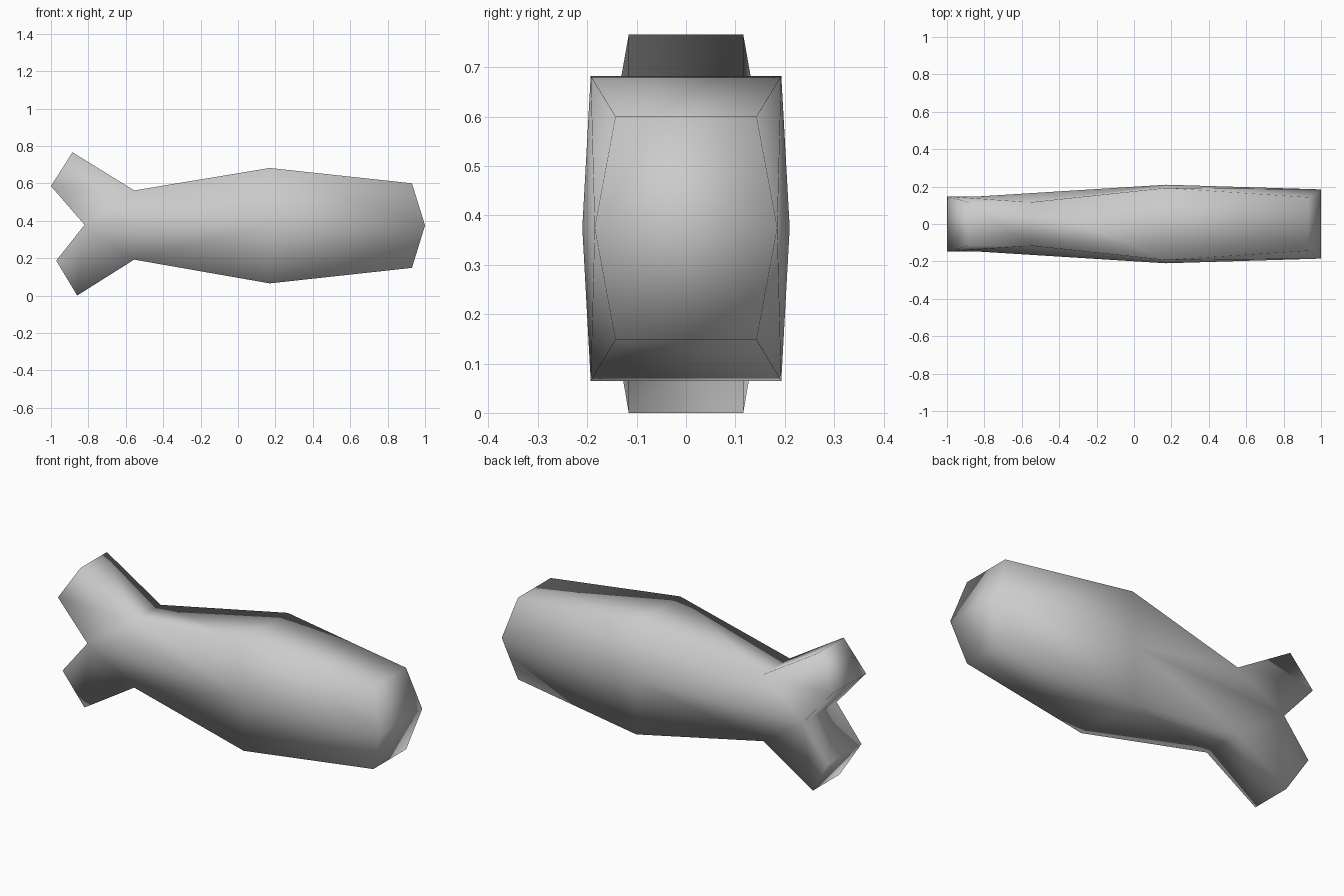
import bpy, bmesh

if "Cube" in bpy.data.objects:
    bpy.data.objects.remove(bpy.data.objects["Cube"])

# Side outline going round from the blunt end: (x, z, half thickness in y)
outline = [
    (1.0, 0.375, 0.185),    # 0 blunt end, middle
    (0.93, 0.60, 0.143),    # 1 blunt end, top
    (0.17, 0.682, 0.193),   # 2 widest point, top
    (-0.555, 0.562, 0.116), # 3 narrow waist, top
    (-0.885, 0.766, 0.116), # 4 upper prong, outer corner
    (-1.0, 0.585, 0.148),   # 5 upper prong, inner corner
    (-0.82, 0.378, 0.148),  # 6 notch
    (-0.972, 0.187, 0.148), # 7 lower prong, inner corner
    (-0.86, 0.0, 0.116),    # 8 lower prong, outer corner
    (-0.555, 0.192, 0.116), # 9 narrow waist, bottom
    (0.17, 0.065, 0.193),   # 10 widest point, bottom
    (0.93, 0.148, 0.143),   # 11 blunt end, bottom
]
belly = (0.17, 0.375, 0.21)  # 12 bulge in the middle of each side
side_faces = [(0, 1, 2, 12), (12, 2, 3, 6), (3, 4, 5, 6),
              (6, 7, 8, 9), (12, 6, 9, 10), (0, 12, 10, 11)]

bm = bmesh.new()


def add_side(sign):
    """One side of the body, front (-1) or back (+1)."""
    verts = [bm.verts.new((x, sign * y, z)) for x, z, y in outline + [belly]]
    for f in side_faces:
        bm.faces.new([verts[i] for i in f])
    return verts


front, back = add_side(-1), add_side(1)

# Rim strip joining both sides
n = len(outline)
for i in range(n):
    j = (i + 1) % n
    bm.faces.new((front[i], front[j], back[j], back[i]))
bmesh.ops.recalc_face_normals(bm, faces=bm.faces)
for f in bm.faces:
    f.smooth = True

mesh = bpy.data.meshes.new("forked_body")
bm.to_mesh(mesh)
bm.free()
body = bpy.data.objects.new("forked_body", mesh)
bpy.context.collection.objects.link(body)

# Single light grey colour
grey = bpy.data.materials.new("light_grey")
grey.diffuse_color = (0.6, 0.6, 0.6, 1)
grey.use_nodes = True
grey.node_tree.nodes["Principled BSDF"].inputs["Base Color"].default_value = grey.diffuse_color
mesh.materials.append(grey)
